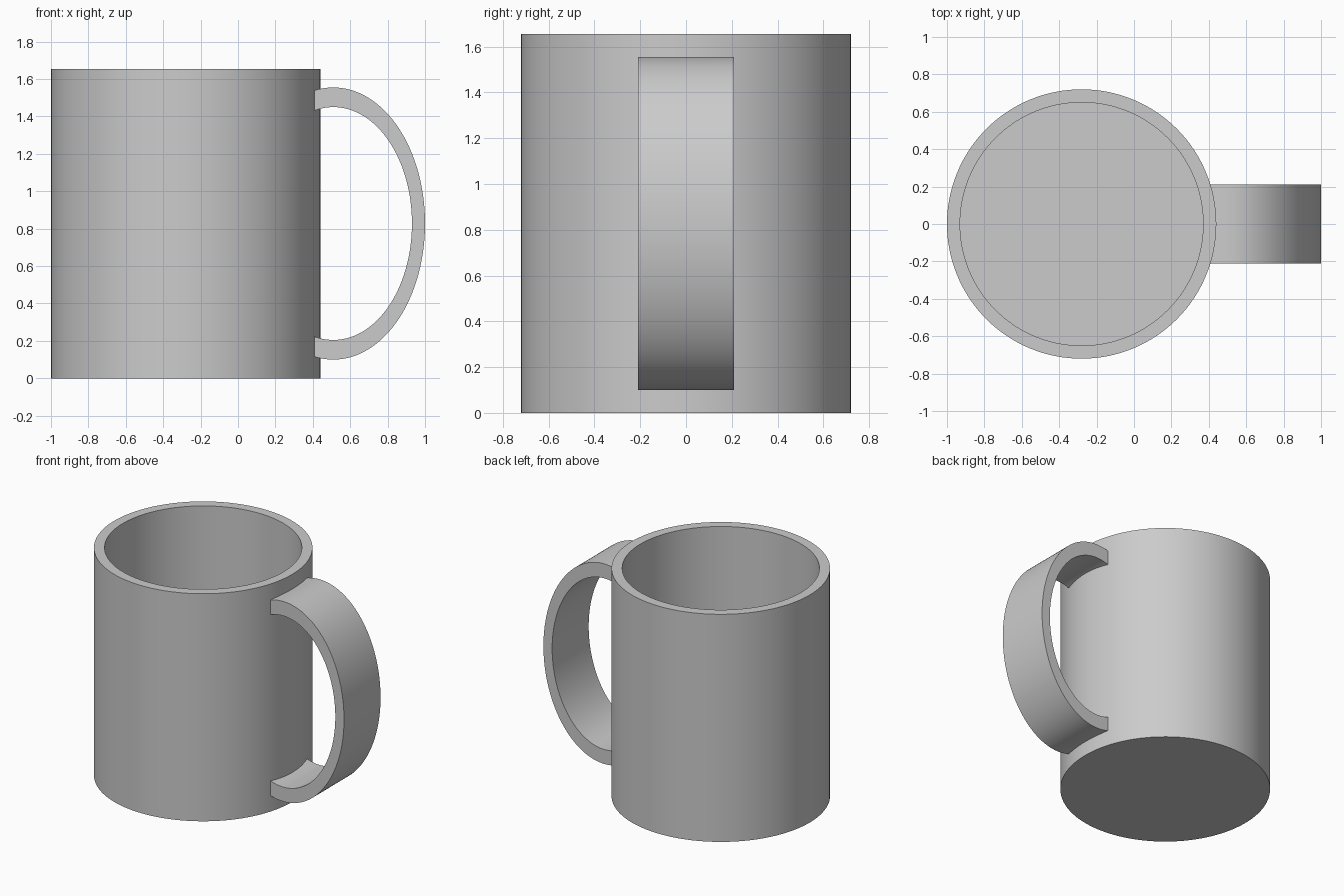
import bpy, bmesh
from math import sin, cos, pi, acos

cube = bpy.data.objects.get("Cube")
if cube:
    bpy.data.objects.remove(cube, do_unlink=True)

CUP_X, RADIUS, WALL, HEIGHT = -0.28, 0.72, 0.07, 1.655

grey = bpy.data.materials.new("plain_grey")
grey.use_nodes = True
grey.diffuse_color = (0.6, 0.6, 0.6, 1)
grey.node_tree.nodes["Principled BSDF"].inputs["Base Color"].default_value = (0.6, 0.6, 0.6, 1)


def finish(bm, name):
    """Turn a bmesh into a grey object, smooth with sharp edges."""
    bmesh.ops.recalc_face_normals(bm, faces=bm.faces)
    mesh = bpy.data.meshes.new(name)
    bm.to_mesh(mesh)
    bm.free()
    mesh.materials.append(grey)
    obj = bpy.data.objects.new(name, mesh)
    bpy.context.collection.objects.link(obj)
    bpy.ops.object.select_all(action='DESELECT')
    obj.select_set(True)
    bpy.context.view_layer.objects.active = obj
    bpy.ops.object.shade_smooth_by_angle(angle=pi / 6)
    return obj


# Cup: rings up the outside, over the rim and down to the inner floor
def cup(sides=128):
    bm = bmesh.new()
    inner = RADIUS - WALL
    profile = [(RADIUS, 0), (RADIUS, HEIGHT), (inner, HEIGHT), (inner, WALL)]
    rings = [[bm.verts.new((CUP_X + r * cos(2 * pi * i / sides),
                            r * sin(2 * pi * i / sides), z))
              for i in range(sides)] for r, z in profile]
    for a, b in zip(rings, rings[1:]):
        for i in range(sides):
            j = (i + 1) % sides
            bm.faces.new((a[i], a[j], b[j], b[i]))
    bm.faces.new(rings[0])
    bm.faces.new(rings[-1])
    return finish(bm, "cup_body")


# Handle: flat elliptical band whose ends are buried in the cup wall
def handle(steps=96):
    cx, cz, end_x, half_width = 0.51, 0.8275, 0.385, 0.21

    def arc(a, b):
        limit = acos((end_x - cx) / a)
        angles = [limit * (2 * i / steps - 1) for i in range(steps + 1)]
        return [(cx + a * cos(t), cz + b * sin(t)) for t in angles]

    bm = bmesh.new()
    sections = []
    for (xo, zo), (xi, zi) in zip(arc(0.49, 0.7275), arc(0.42, 0.6225)):
        corners = [(xo, -half_width, zo), (xo, half_width, zo),
                   (xi, half_width, zi), (xi, -half_width, zi)]
        sections.append([bm.verts.new(c) for c in corners])
    for a, b in zip(sections, sections[1:]):
        for k in range(4):
            n = (k + 1) % 4
            bm.faces.new((a[k], a[n], b[n], b[k]))
    bm.faces.new(sections[0])
    bm.faces.new(sections[-1])
    return finish(bm, "handle")


cup()
handle()
